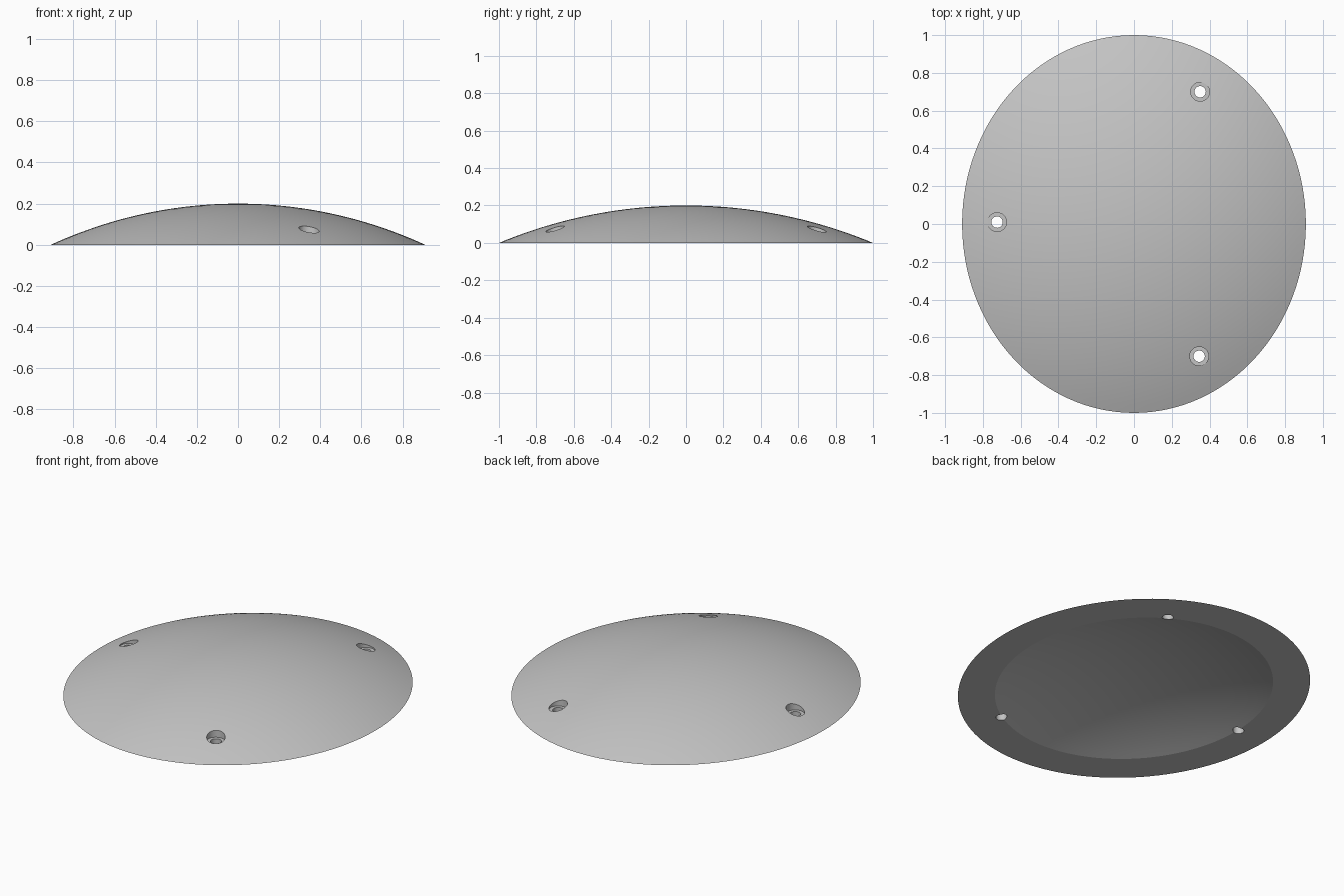
import bpy
import bmesh
import math

if "Cube" in bpy.data.objects:
    bpy.data.objects.remove(bpy.data.objects["Cube"])

SEGMENTS = 128
WIDTH = 0.91            # x squash of the oval
RADIUS = 2.6            # radius of the sphere the dome is cut from
BORE_FLOOR = 0.05

grey = bpy.data.materials.new("light grey")
grey.diffuse_color = (0.55, 0.55, 0.55, 1.0)
grey.use_nodes = True
grey.node_tree.nodes["Principled BSDF"].inputs["Base Color"].default_value = grey.diffuse_color


def cap_profile(edge, top, count):
    """Points of a shallow spherical arc from the edge up to the axis."""
    centre = top - RADIUS
    return [(edge * (1 - i / count),
             centre + math.sqrt(RADIUS ** 2 - (edge * (1 - i / count)) ** 2))
            for i in range(count + 1)]


def lathe(name, profile, segments):
    """Spin a profile of (radius, z) that starts and ends on the axis."""
    bm = bmesh.new()
    rings = []
    for r, z in profile:
        if r < 1e-6:
            rings.append([bm.verts.new((0, 0, z))])
        else:
            rings.append([bm.verts.new((r * math.cos(math.tau * i / segments),
                                        r * math.sin(math.tau * i / segments), z))
                          for i in range(segments)])
    for a, b in zip(rings, rings[1:]):
        for i in range(segments):
            j = (i + 1) % segments
            if len(a) == 1:
                bm.faces.new((a[0], b[j], b[i]))
            elif len(b) == 1:
                bm.faces.new((a[i], a[j], b[0]))
            else:
                bm.faces.new((a[i], a[j], b[j], b[i]))
    bmesh.ops.recalc_face_normals(bm, faces=bm.faces)
    mesh = bpy.data.meshes.new(name)
    bm.to_mesh(mesh)
    bm.free()
    mesh.materials.append(grey)
    obj = bpy.data.objects.new(name, mesh)
    bpy.context.collection.objects.link(obj)
    return obj


# Domed oval shell: hollow underside, flat rim, curved top
inner = cap_profile(0.79, 0.123, 16)
inner[0] = (0.79, 0.0)
outer = cap_profile(1.0, 0.2, 24)
outer[0] = (1.0, 0.0)
shell = lathe("domed_cover", inner[::-1] + outer, SEGMENTS)
for v in shell.data.vertices:
    v.co.x *= WIDTH

# Three stepped screw holes
cutters = []
for x, y in ((-0.725, 0.01), (0.35, 0.70), (0.345, -0.70)):
    cutter = lathe("screw_hole_cutter",
                   [(0, -0.1), (0.03, -0.1), (0.03, BORE_FLOOR),
                    (0.05, BORE_FLOOR), (0.05, 0.3), (0, 0.3)], 32)
    cutter.location = (x, y, 0)
    cutter.hide_render = True
    cutters.append(cutter)
    cut = shell.modifiers.new("screw_hole", 'BOOLEAN')
    cut.operation = 'DIFFERENCE'
    cut.solver = 'EXACT'
    cut.object = cutter

bpy.context.view_layer.objects.active = shell
shell.select_set(True)
for name in [m.name for m in shell.modifiers]:
    bpy.ops.object.modifier_apply(modifier=name)
for cutter in cutters:
    bpy.data.objects.remove(cutter)

# Smooth curves with crisp rim and hole edges
bpy.ops.object.shade_smooth_by_angle(angle=math.radians(12))
